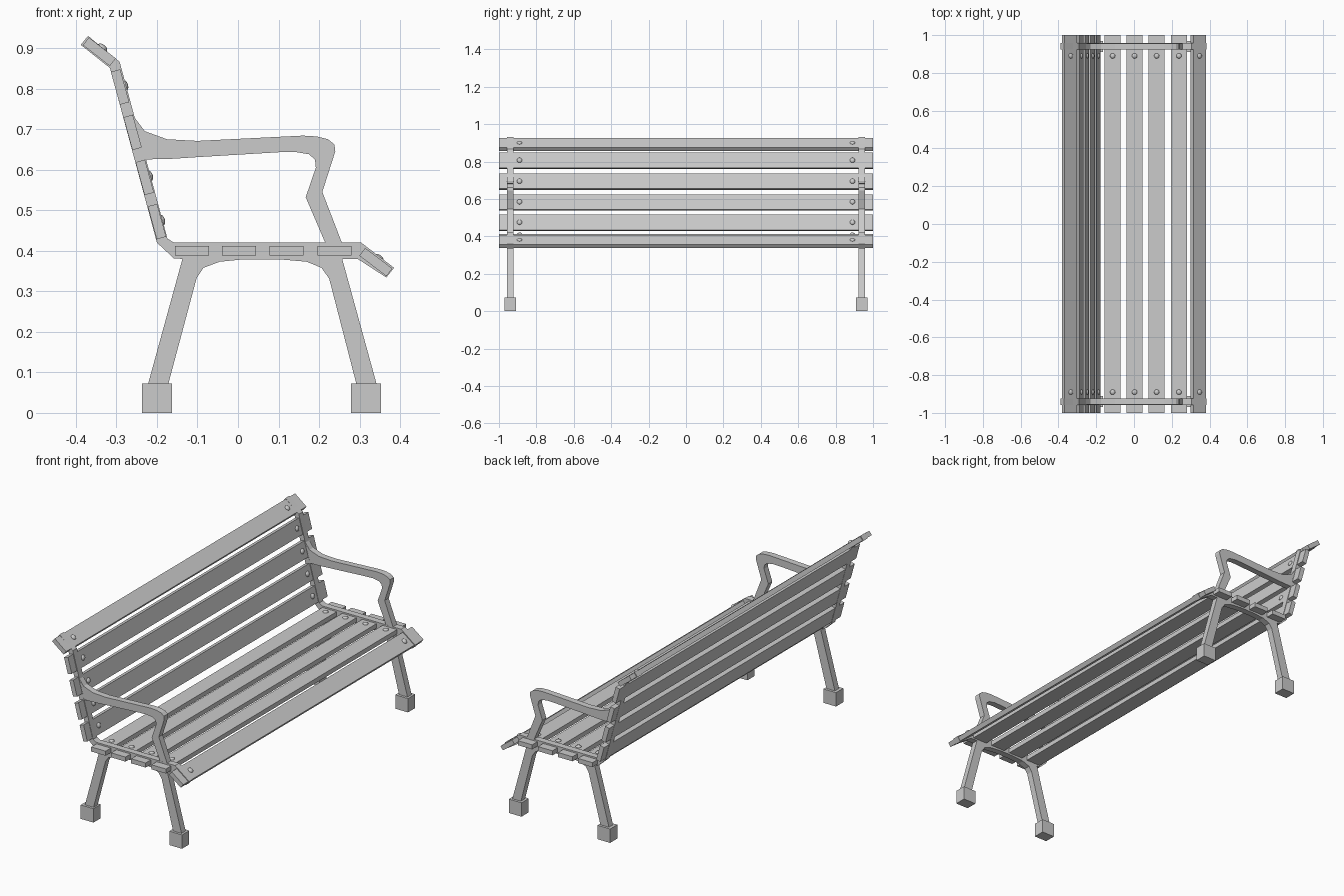
import bpy, bmesh
from math import radians, cos, sin
from mathutils import Matrix, Vector

if "Cube" in bpy.data.objects:
    bpy.data.objects.remove(bpy.data.objects["Cube"])

FRAME_Y, FRAME_T = 0.94, 0.034


def finish(bm, name):
    bmesh.ops.recalc_face_normals(bm, faces=bm.faces)
    me = bpy.data.meshes.new(name)
    bm.to_mesh(me)
    bm.free()
    ob = bpy.data.objects.new(name, me)
    bpy.context.collection.objects.link(ob)
    return ob


def extrude_profile(name, pts, y, t):
    bm = bmesh.new()
    face = bm.faces.new([bm.verts.new((x, y - t / 2, z)) for x, z in pts])
    r = bmesh.ops.extrude_face_region(bm, geom=[face])
    vs = [v for v in r["geom"] if isinstance(v, bmesh.types.BMVert)]
    bmesh.ops.translate(bm, verts=vs, vec=(0, t, 0))
    return finish(bm, name)


def box(name, centre, size, tilt=0):
    bm = bmesh.new()
    m = (Matrix.Translation(centre) @ Matrix.Rotation(radians(tilt), 4, 'Y')
         @ Matrix.Diagonal((*size, 1)))
    bmesh.ops.create_cube(bm, size=1, matrix=m)
    return finish(bm, name)


def bolt(name, centre, tilt):
    bm = bmesh.new()
    m = (Matrix.Translation(centre) @ Matrix.Rotation(radians(tilt), 4, 'Y')
         @ Matrix.Diagonal((1, 1, 0.6, 1)))
    bmesh.ops.create_uvsphere(bm, u_segments=12, v_segments=8, radius=0.014, matrix=m)
    for f in bm.faces:
        f.smooth = True
    return finish(bm, name)


# side frame: back post, seat rail and both legs in one casting
frame = [(-0.37, 0.93), (-0.388, 0.908), (-0.316, 0.851), (-0.2, 0.42),
         (-0.158, 0.381), (-0.137, 0.38), (-0.225, 0.06), (-0.175, 0.06),
         (-0.102, 0.333), (-0.085, 0.358), (-0.045, 0.373), (0.016, 0.379),
         (0.1, 0.379), (0.169, 0.373), (0.206, 0.358), (0.225, 0.331),
         (0.295, 0.06), (0.345, 0.06), (0.257, 0.38), (0.295, 0.38),
         (0.366, 0.334), (0.385, 0.358), (0.304, 0.42), (-0.158, 0.42),
         (-0.174, 0.43), (-0.292, 0.866)]

# armrest with its bent front support
arm = [(-0.254, 0.727), (-0.23, 0.695), (-0.175, 0.675), (-0.1, 0.671),
       (0, 0.676), (0.16, 0.684), (0.195, 0.682), (0.222, 0.675),
       (0.238, 0.662), (0.24, 0.645), (0.208, 0.545), (0.257, 0.418),
       (0.216, 0.418), (0.167, 0.532), (0.192, 0.605), (0.19, 0.625),
       (0.175, 0.638), (0.14, 0.644), (0.1, 0.643), (-0.1, 0.631),
       (-0.16, 0.627), (-0.24, 0.625)]

for side, s in (("left", -1), ("right", 1)):
    extrude_profile(f"{side}_frame", frame, s * FRAME_Y, FRAME_T)
    extrude_profile(f"{side}_armrest", arm, s * FRAME_Y, FRAME_T - 0.001)
    for end, x in (("back", -0.2), ("front", 0.316)):
        box(f"{side}_{end}_foot", (x, s * FRAME_Y, 0.0365), (0.074, 0.06, 0.073))

# slats: centre x, centre z, tilt
slats = [("seat", x, 0.4, 0) for x in (-0.113, 0.003, 0.12, 0.238)]
slats += [("front_edge", 0.34, 0.372, 37)]
slats += [("back", x, z, 74.7) for x, z in
          ((-0.2, 0.472), (-0.23, 0.581), (-0.26, 0.692), (-0.291, 0.804))]
slats += [("top_edge", -0.342, 0.891, 38)]

for i, (kind, x, z, tilt) in enumerate(slats):
    box(f"{kind}_slat_{i}", (x, 0, z), (0.084, 2, 0.024), tilt)
    n = Vector((sin(radians(tilt)), 0, cos(radians(tilt)))) * 0.012
    # domed bolt near each end
    for s in (-1, 1):
        bolt(f"{kind}_bolt_{i}", (x + n.x, s * 0.89, z + n.z), tilt)
